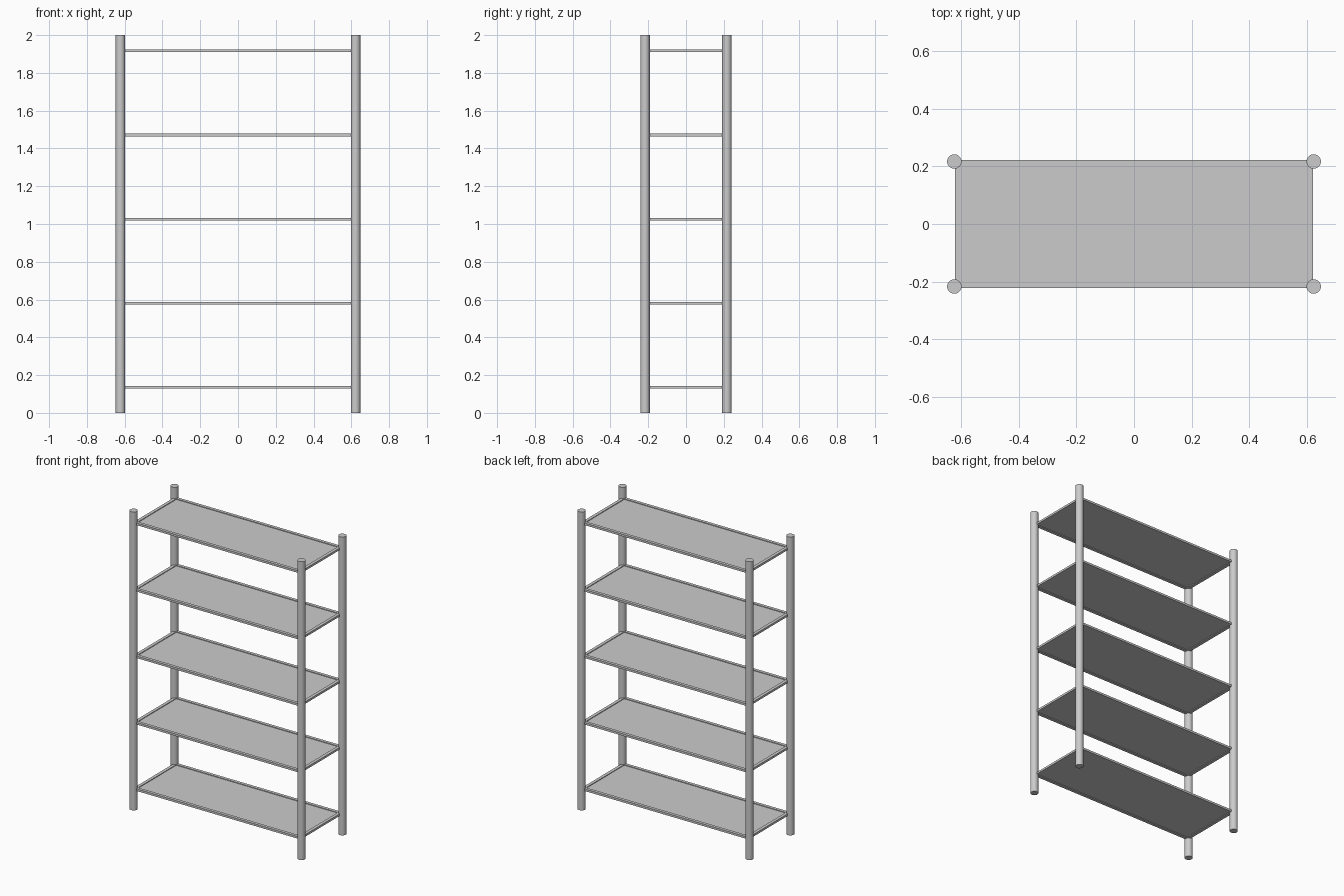
import bpy

if "Cube" in bpy.data.objects:
    bpy.data.objects.remove(bpy.data.objects["Cube"])

PX, PY, R = 0.6225, 0.2165, 0.025      # post centres and radius
SX, SY, RIM, T = 0.62, 0.2225, 0.021, 0.014   # shelf half sizes, rim width, rim height


def box(name, loc, size):
    bpy.ops.mesh.primitive_cube_add(size=1, location=loc)
    ob = bpy.context.object
    ob.name = name
    ob.scale = size
    bpy.ops.object.transform_apply(location=False, rotation=False, scale=True)
    return ob


# Four round corner posts
for sx, side in ((-1, "left"), (1, "right")):
    for sy, end in ((-1, "front"), (1, "back")):
        bpy.ops.mesh.primitive_cylinder_add(vertices=32, radius=R, depth=2,
                                            location=(sx * PX, sy * PY, 1))
        bpy.context.object.name = f"{end}_{side}_post"
        bpy.ops.object.shade_smooth_by_angle()

# Five shelves: thin panel set inside a raised rim
for i in range(5):
    z = 0.135 + i * 0.4455
    box(f"shelf_panel_{i + 1}", (0, 0, z), (2 * (SX - RIM), 2 * (SY - RIM), 0.005))
    for s, end, side in ((-1, "front", "left"), (1, "back", "right")):
        box(f"shelf_{end}_rail_{i + 1}", (0, s * (SY - RIM / 2), z), (2 * SX, RIM, T))
        box(f"shelf_{side}_rail_{i + 1}", (s * (SX - RIM / 2), 0, z),
            (RIM, 2 * (SY - RIM), T))
